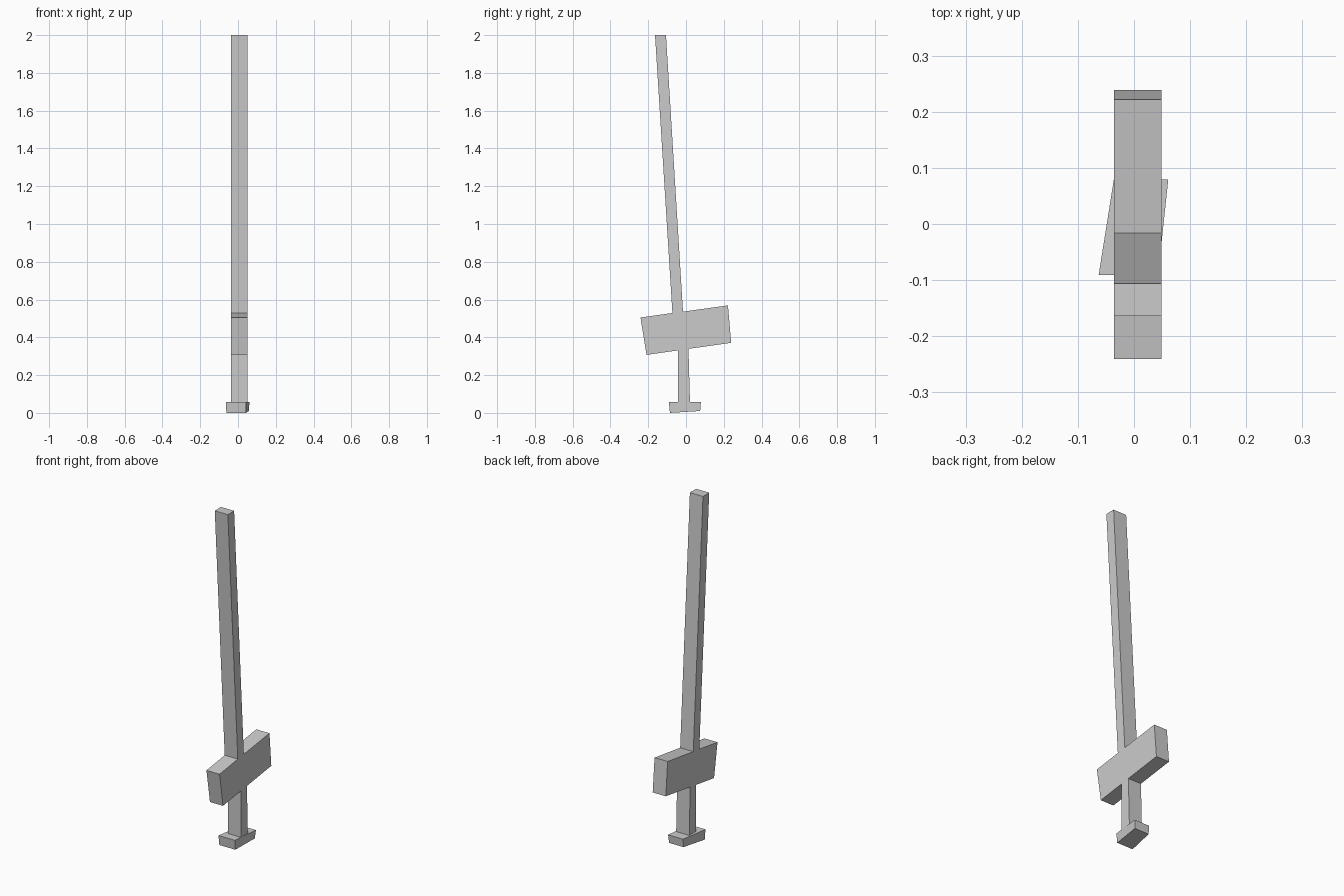
import bpy
import bmesh

if "Cube" in bpy.data.objects:
    bpy.data.objects.remove(bpy.data.objects["Cube"])


def make_object(name, ring_a, ring_b, cap_a=True, cap_b=True):
    """Bridge two matching rings of points into a flat-faced solid."""
    bm = bmesh.new()
    a = [bm.verts.new(p) for p in ring_a]
    b = [bm.verts.new(p) for p in ring_b]
    n = len(a)
    for i in range(n):
        j = (i + 1) % n
        bm.faces.new((a[i], a[j], b[j], b[i]))
    if cap_a:
        bm.faces.new(a[::-1])
    if cap_b:
        bm.faces.new(b)
    bmesh.ops.recalc_face_normals(bm, faces=bm.faces)
    mesh = bpy.data.meshes.new(name)
    bm.to_mesh(mesh)
    bm.free()
    obj = bpy.data.objects.new(name, mesh)
    bpy.context.collection.objects.link(obj)
    return obj


# Blade, guard and grip: one side silhouette (y, z) with a constant thickness
silhouette = [
    (-0.042, 0.058), (0.021, 0.058), (0.013, 0.339),      # grip back
    (0.239, 0.371), (0.222, 0.569), (-0.016, 0.536),      # guard back
    (-0.106, 2.0), (-0.164, 2.0),                         # blade tip
    (-0.072, 0.529), (-0.241, 0.505), (-0.209, 0.307),    # guard front
    (-0.042, 0.331),                                      # grip front
]
x_left, x_right = -0.036, 0.049
make_object("blade_guard_and_grip",
            [(x_left, y, z) for y, z in silhouette],
            [(x_right, y, z) for y, z in silhouette])

# Pommel: slightly skewed block at the foot of the grip
make_object("pommel",
            [(-0.062, -0.085, 0.0), (0.042, -0.085, 0.0),
             (0.057, 0.075, 0.010), (-0.036, 0.075, 0.010)],
            [(-0.063, -0.091, 0.058), (0.043, -0.091, 0.058),
             (0.061, 0.079, 0.058), (-0.036, 0.079, 0.058)])
